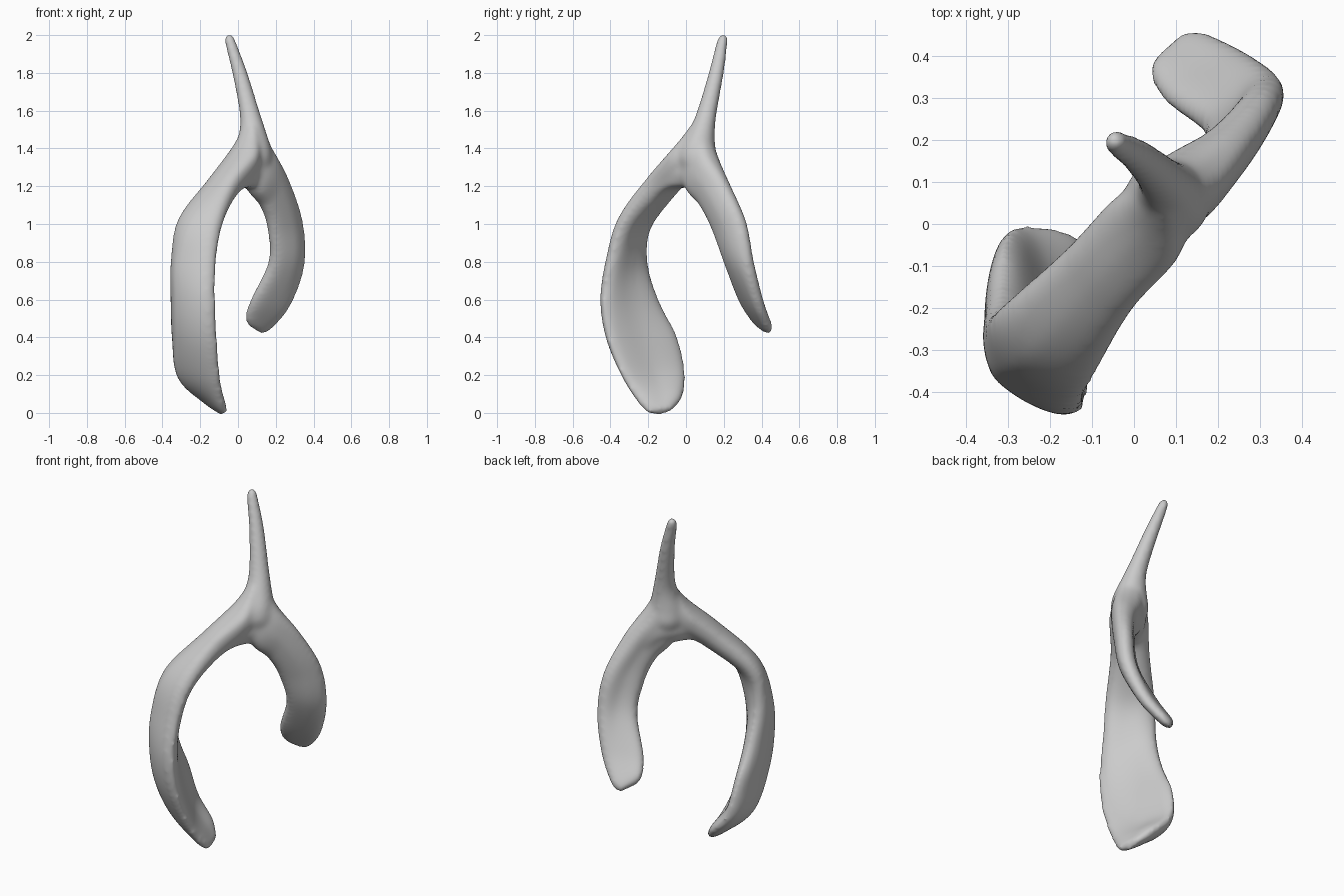
import bpy, bmesh
from mathutils import Vector

cube = bpy.data.objects.get("Cube")
if cube:
    bpy.data.objects.remove(cube, do_unlink=True)

grey = bpy.data.materials.new("light grey")
grey.use_nodes = True
colour = (0.6, 0.6, 0.6, 1)
grey.diffuse_color = colour
grey.node_tree.nodes["Principled BSDF"].inputs["Base Color"].default_value = colour


def spline(points, steps):
    """Resample points of any size with a Catmull-Rom curve."""
    out = []
    last = len(points) - 1
    for i in range(last):
        near = [points[max(0, min(last, i + k))] for k in (-1, 0, 1, 2)]
        for j in range(steps):
            t = j / steps
            out.append([b + t / 2 * (c - a + t * (2*a - 5*b + 4*c - d + t * (3*(b - c) + d - a)))
                        for a, b, c, d in zip(*near)])
    return out + [list(points[last])]


def loft(bm, rings):
    """Skin closed rings and cap both ends."""
    loops = [[bm.verts.new(p) for p in ring] for ring in rings]
    n = len(loops[0])
    for low, high in zip(loops, loops[1:]):
        for i in range(n):
            bm.faces.new((low[i], low[(i + 1) % n], high[(i + 1) % n], high[i]))
    bm.faces.new(loops[0][::-1])
    bm.faces.new(loops[-1])


def blade(bm, stations, fill, sides=16):
    """Curved band: each station is one edge, the ridge, the other edge, half thickness.
    fill flattens the hollow side towards the straight line between the edges."""
    rows = spline(stations, 8)

    def at(row, s):
        a, m, b = Vector(row[0:3]), Vector(row[3:6]), Vector(row[6:9])
        ctrl = 2 * m - (a + b) / 2
        bent = a.lerp(m, 2 * s) if s < 0.5 else m.lerp(b, 2 * s - 1)
        curve = a * (1 - s) ** 2 + ctrl * 2 * s * (1 - s) + b * s * s
        return bent.lerp(curve, 0.5), a.lerp(b, s)

    rings = []
    for k, row in enumerate(rows):
        before, after = rows[max(0, k - 1)], rows[min(len(rows) - 1, k + 1)]
        front, back = [], []
        for i in range(sides + 1):
            s = i / sides
            p, chord = at(row, s)
            across = at(row, min(1, s + 0.1))[0] - at(row, max(0, s - 0.1))[0]
            normal = across.cross(at(after, s)[0] - at(before, s)[0]).normalized()
            offset = normal * row[9] * (1 - abs(2 * s - 1) ** 4) ** 0.5
            front.append(p + offset)
            if 0 < i < sides:
                back.append(p - offset - (p - chord) * fill)
        rings.append(front + back[::-1])
    loft(bm, rings)


def tube(bm, stations, sides=20):
    """Round tapering stem: centre and radius per station."""
    rings = []
    for x, y, z, r in spline(stations, 6):
        circle = bmesh.ops.create_circle(bm, segments=sides, radius=r)["verts"]
        rings.append([v.co + Vector((x, y, z)) for v in circle])
        bmesh.ops.delete(bm, geom=circle, context="VERTS")
    loft(bm, rings)


bm = bmesh.new()

# Upright stem
tube(bm, [(.08, .06, 1.22, .05), (.08, .06, 1.32, .1), (.08, .06, 1.4, .096),
          (.077, .085, 1.5, .069), (.06, .112, 1.6, .054), (.01, .16, 1.8, .042),
          (-.03, .185, 1.93, .034), (-.045, .195, 1.985, .028), (-.048, .197, 2.005, .015)])

# Long spoon-shaped arm
blade(bm, [(.11, .04, 1.5, .072, .06, 1.5, .04, .1, 1.5, .04),
           (.12, -.05, 1.33, .04, .0, 1.365, -.02, .08, 1.33, .07),
           (.0, -.2, 1.19, -.075, -.125, 1.22, -.15, -.05, 1.18, .06),
           (-.08, -.34, 1.0, -.23, -.285, 1.01, -.3, -.18, 1.0, .05),
           (-.115, -.41, .8, -.295, -.325, .8, -.31, -.2, .8, .045),
           (-.12, -.44, .6, -.3, -.34, .6, -.312, -.14, .6, .042),
           (-.11, -.415, .4, -.3, -.3, .4, -.305, -.04, .4, .037),
           (-.095, -.34, .2, -.285, -.195, .2, -.265, .0, .21, .034),
           (-.075, -.25, .05, -.16, -.13, .075, -.16, -.015, .09, .032),
           (-.06, -.2, .0, -.075, -.14, .0, -.09, -.07, .02, .018)], 0.75)

# Short hooked arm
blade(bm, [(.1, .12, 1.5, .08, .08, 1.5, .06, .07, 1.5, .04),
           (.16, .15, 1.38, .11, .07, 1.3, .05, .03, 1.21, .08),
           (.24, .23, 1.22, .2, .14, 1.18, .12, .1, 1.09, .06),
           (.32, .32, 1.01, .265, .22, 1.0, .155, .15, .98, .048),
           (.335, .36, .78, .275, .275, .8, .16, .22, .8, .044),
           (.28, .4, .58, .2, .345, .6, .07, .29, .61, .038),
           (.18, .45, .45, .11, .4, .475, .035, .35, .515, .03),
           (.12, .455, .425, .09, .42, .445, .045, .385, .475, .02)], 0.3)

# Saddle rounding the arch between the arms
blade(bm, [(.24, .1, 1.14, .2, .145, 1.15, .15, .18, 1.14, .04),
           (.19, .06, 1.235, .135, .105, 1.25, .08, .16, 1.235, .06),
           (.12, -.03, 1.265, .06, .035, 1.275, .0, .1, 1.265, .08),
           (.04, -.14, 1.235, -.02, -.075, 1.245, -.07, -.01, 1.235, .065),
           (-.03, -.22, 1.13, -.09, -.16, 1.15, -.14, -.1, 1.13, .035)], 0)

bmesh.ops.recalc_face_normals(bm, faces=bm.faces)
mesh = bpy.data.meshes.new("forked_body")
bm.to_mesh(mesh)
bm.free()
mesh.materials.append(grey)
body = bpy.data.objects.new("forked_body", mesh)
bpy.context.collection.objects.link(body)

# Fuse the parts into one soft surface
fuse = body.modifiers.new("fuse", "REMESH")
fuse.mode = "VOXEL"
fuse.voxel_size = 0.011
fuse.use_smooth_shade = True
soften = body.modifiers.new("soften", "SMOOTH")
soften.factor = 0.5
soften.iterations = 24
